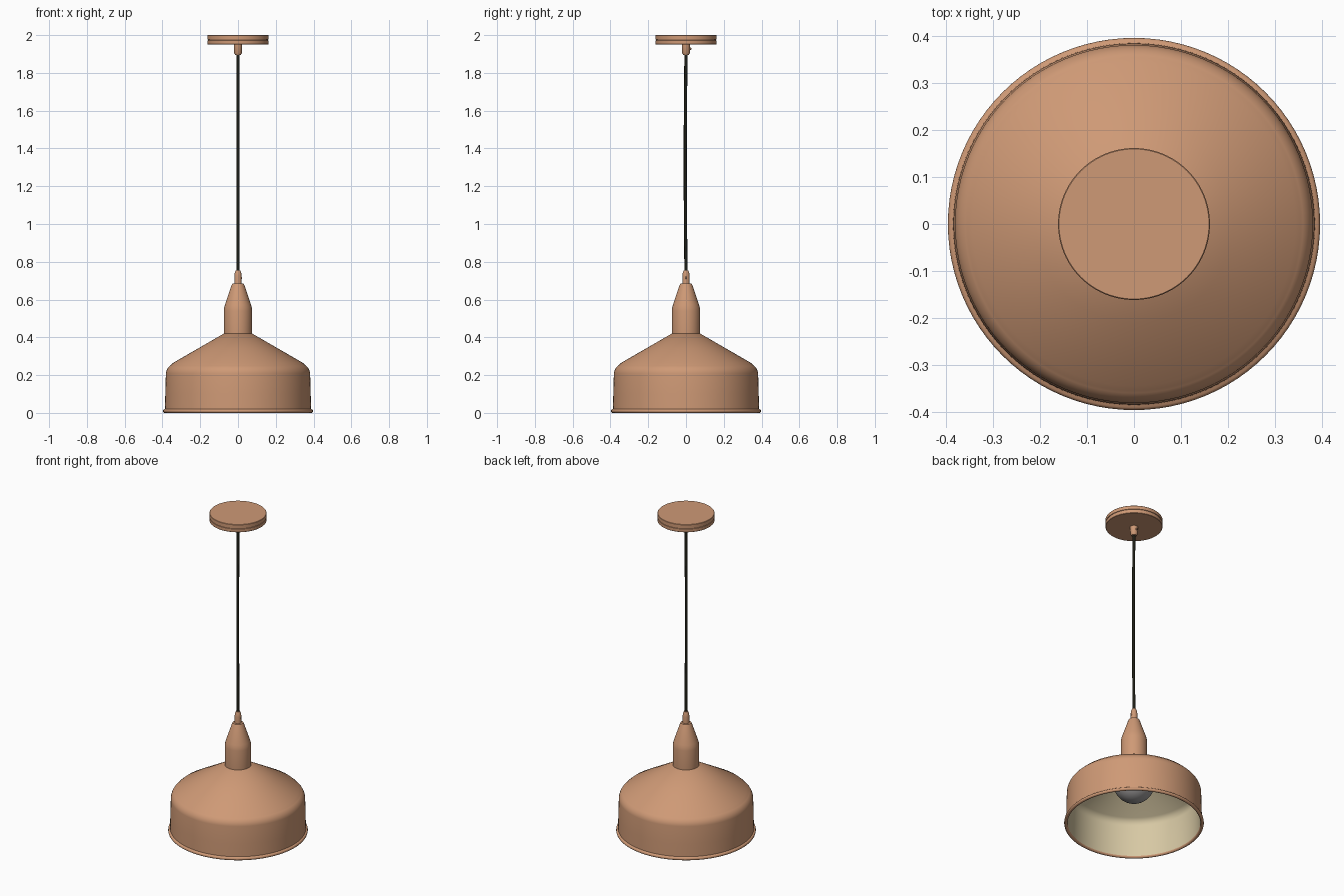
import bpy, bmesh, math
from mathutils import Vector

cube = bpy.data.objects.get("Cube")
if cube:
    bpy.data.objects.remove(cube, do_unlink=True)


def material(name, rgb, roughness=0.5):
    mat = bpy.data.materials.new(name)
    mat.use_nodes = True
    mat.diffuse_color = (*rgb, 1)
    bsdf = mat.node_tree.nodes["Principled BSDF"]
    bsdf.inputs["Base Color"].default_value = (*rgb, 1)
    bsdf.inputs["Roughness"].default_value = roughness
    return mat


copper = material("copper", (0.62, 0.32, 0.18))
cream = material("cream lining", (0.68, 0.58, 0.37))
black = material("black cord", (0.012, 0.012, 0.007))
grey = material("grey bulb", (0.33, 0.32, 0.32))


def smooth(obj, angle=32):
    bpy.ops.object.select_all(action="DESELECT")
    obj.select_set(True)
    bpy.context.view_layer.objects.active = obj
    bpy.ops.object.shade_smooth_by_angle(angle=math.radians(angle))


def arc(cx, cz, radius, start, end, steps):
    """Points (r, z) along an arc, angles in degrees."""
    angles = [math.radians(start + (end - start) * i / steps) for i in range(steps + 1)]
    return [(cx + radius * math.cos(a), cz + radius * math.sin(a)) for a in angles]


def lathe(name, profile, mats, sides=48, closed=False, lining=None):
    """Revolve (r, z) points about z; lining(i) picks the second material."""
    bm = bmesh.new()
    rings = []
    for r, z in profile:
        if r < 1e-5:
            rings.append([bm.verts.new((0, 0, z))] * sides)
        else:
            turn = [math.tau * k / sides for k in range(sides)]
            rings.append([bm.verts.new((r * math.cos(a), r * math.sin(a), z)) for a in turn])
    pairs = list(zip(rings, rings[1:]))
    if closed:
        pairs.append((rings[-1], rings[0]))
    for i, (a, b) in enumerate(pairs):
        for k in range(sides):
            n = (k + 1) % sides
            corners = list(dict.fromkeys((a[k], a[n], b[n], b[k])))
            face = bm.faces.new(corners)
            face.material_index = int(bool(lining and lining(i)))
    bmesh.ops.recalc_face_normals(bm, faces=bm.faces)
    mesh = bpy.data.meshes.new(name)
    bm.to_mesh(mesh)
    bm.free()
    for mat in mats:
        mesh.materials.append(mat)
    obj = bpy.data.objects.new(name, mesh)
    bpy.context.collection.objects.link(obj)
    smooth(obj)
    return obj


# Shade: outer skin with rolled lip, then the cream lining
outer = [(0.06, 0.42), (0.075, 0.42), (0.21, 0.342), (0.345, 0.264)]
outer += arc(0.325, 0.205, 0.057, 58, 4, 8)
outer += [(0.385, 0.1), (0.386, 0.021)]
lip = arc(0.387, 0.010, 0.010, 85, -180, 12)
inner = [(0.377, 0.02), (0.376, 0.1)] + arc(0.322, 0.202, 0.052, 4, 58, 8)
inner += [(0.21, 0.333), (0.075, 0.411), (0.06, 0.411)]
first_inner = len(outer) + len(lip) - 1
lathe("shade", outer + lip + inner, [copper, cream], sides=96, closed=True,
      lining=lambda i: i >= first_inner)

# Socket cover: cylinder, rounded shoulder, cone, flat top
lathe("socket_cover", [(0, 0.405), (0.074, 0.405), (0.075, 0.42), (0.075, 0.54), (0.073, 0.556),
                       (0.069, 0.572), (0.034, 0.676), (0.030, 0.684), (0, 0.684)], [copper])

# Cord grips at both ends
lathe("lower_cord_grip", [(0, 0.68), (0.019, 0.68), (0.019, 0.725), (0.017, 0.742),
                          (0.012, 0.755), (0, 0.755)], [copper], sides=32)
lathe("upper_cord_grip", [(0, 1.895), (0.015, 1.895), (0.021, 1.905), (0.022, 1.952), (0, 1.952)],
      [copper], sides=32)

# Ceiling canopy with a thin groove between cover and base plate
lathe("ceiling_canopy", [(0, 1.951), (0.16, 1.951), (0.162, 1.953), (0.162, 1.972), (0.159, 1.973),
                         (0.159, 1.976), (0.162, 1.977), (0.162, 1.998), (0.16, 2), (0, 2)],
      [copper], sides=96)

# Bulb with neck, and its holder
lathe("bulb", arc(0, 0.27, 0.118, -90, 50, 20) + [(0.052, 0.385), (0.045, 0.41), (0, 0.41)], [grey])
lathe("bulb_holder", [(0, 0.375), (0.056, 0.375), (0.056, 0.409), (0, 0.409)], [copper])

# Cord with a slight natural bow
curve = bpy.data.curves.new("cord", "CURVE")
curve.dimensions = "3D"
curve.bevel_depth = 0.0085
curve.bevel_resolution = 3
curve.use_fill_caps = True
spline = curve.splines.new("POLY")
count = 25
spline.points.add(count - 1)
for i, point in enumerate(spline.points):
    t = i / (count - 1)
    bow = math.sin(math.pi * t)
    point.co = (0.001 * bow, -0.004 * bow, 0.74 + 1.17 * t, 1)
curve.materials.append(black)
cord = bpy.data.objects.new("cord", curve)
bpy.context.collection.objects.link(cord)


# Small set screws on the grips
def screw(name, position, direction):
    obj = lathe(name, [(0, -0.005), (0.006, -0.005), (0.006, 0.004), (0.004, 0.006), (0, 0.006)],
                [copper], sides=16)
    obj.location = position
    obj.rotation_euler = Vector(direction).to_track_quat("Z", "Y").to_euler()


screw("upper_set_screw", (0, 0.022, 1.928), (0, 1, 0))
screw("lower_set_screw", (0.015, 0, 0.715), (1, 0, 0))
